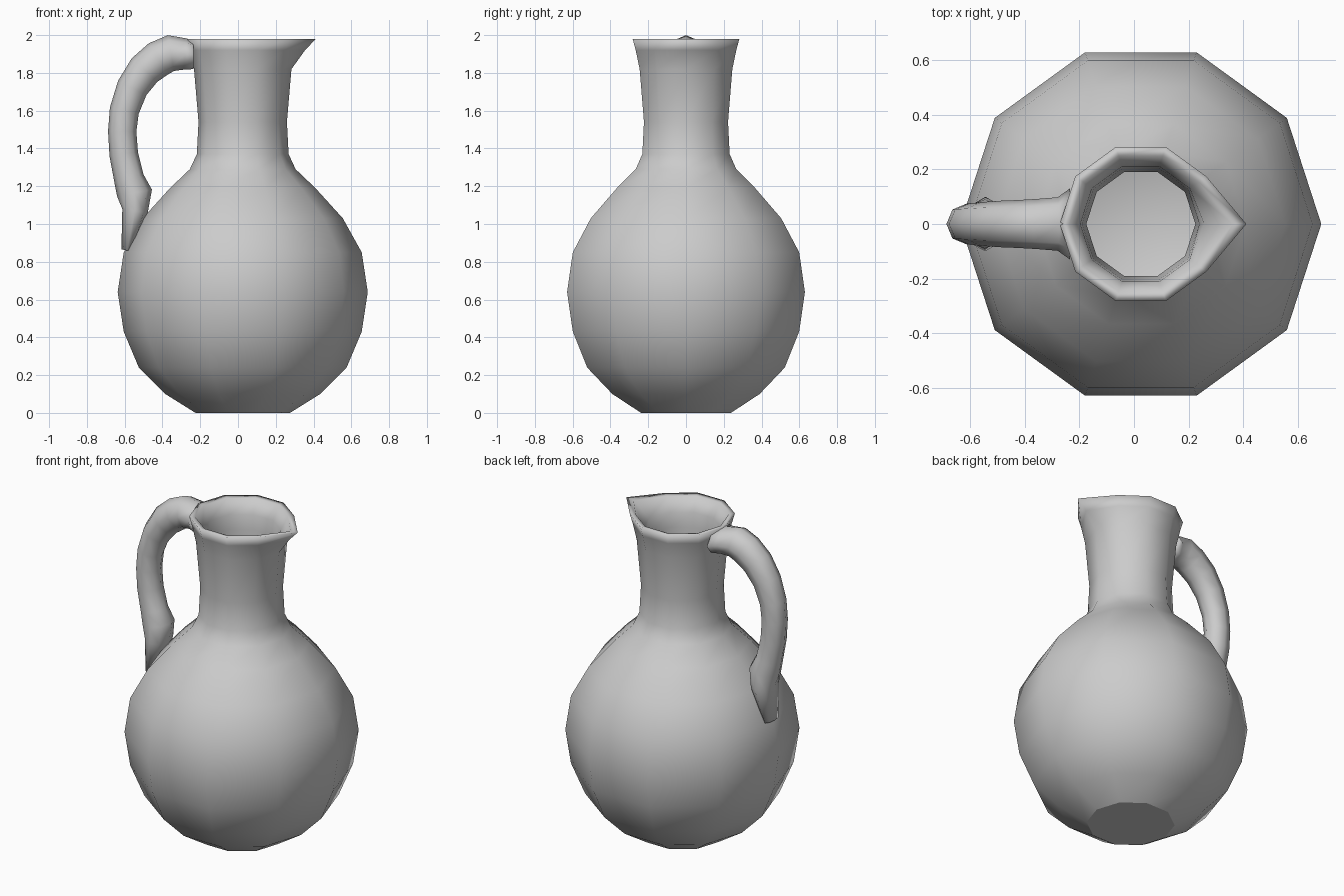
import bpy, bmesh, math
from mathutils import Vector

if "Cube" in bpy.data.objects:
    bpy.data.objects.remove(bpy.data.objects["Cube"])

CX = 0.025   # axis of the turned body
SIDES = 10


def loft(name, rings, sharp_ends=False):
    """Skin a list of closed rings and cap both ends."""
    bm = bmesh.new()
    loops = [[bm.verts.new(p) for p in ring] for ring in rings]
    for a, b in zip(loops, loops[1:]):
        n = len(a)
        for i in range(n):
            j = (i + 1) % n
            bm.faces.new((a[i], a[j], b[j], b[i]))
    caps = [bm.faces.new(loops[0][::-1]), bm.faces.new(loops[-1])]
    bmesh.ops.recalc_face_normals(bm, faces=bm.faces)
    for f in bm.faces:
        f.smooth = True
    if sharp_ends:
        for e in caps[0].edges:
            e.smooth = False
    me = bpy.data.meshes.new(name)
    bm.to_mesh(me)
    bm.free()
    ob = bpy.data.objects.new(name, me)
    bpy.context.collection.objects.link(ob)
    return ob


def body_ring(r, z, spout=0.0):
    """Ten-sided ring; the +x corner is pulled out for the spout."""
    ring = []
    for i in range(SIDES):
        a = 2 * math.pi * i / SIDES
        rr = r + (spout if i == 0 else 0)
        ring.append((CX + rr * math.cos(a), rr * math.sin(a), z))
    return ring


# Jug body: outer wall up to the lip, then inner wall down to the floor
profile = [
    (0.25, 0.0), (0.41, 0.10), (0.55, 0.24), (0.63, 0.43), (0.662, 0.64),
    (0.63, 0.85), (0.53, 1.03), (0.385, 1.19), (0.28, 1.29), (0.243, 1.37),
    (0.234, 1.54), (0.258, 1.82), (0.28, 1.92, 0.05), (0.297, 1.98, 0.09),
    (0.262, 1.975, 0.075), (0.222, 1.89, 0.01), (0.215, 1.80), (0.20, 1.54),
    (0.208, 1.38), (0.25, 1.27), (0.36, 1.16), (0.495, 1.01), (0.595, 0.84),
    (0.625, 0.64), (0.595, 0.44), (0.52, 0.27), (0.39, 0.14), (0.22, 0.05),
]
loft("jug_body", [body_ring(*p) for p in profile], sharp_ends=True)

# Handle: (x, z, half thickness, half width) from the neck to the belly
path = [
    (-0.235, 1.895, 0.075, 0.130), (-0.28, 1.90, 0.083, 0.098),
    (-0.355, 1.905, 0.096, 0.092), (-0.42, 1.875, 0.097, 0.088),
    (-0.495, 1.815, 0.092, 0.085), (-0.56, 1.72, 0.084, 0.080),
    (-0.602, 1.60, 0.078, 0.076), (-0.613, 1.49, 0.075, 0.075),
    (-0.605, 1.37, 0.076, 0.075), (-0.577, 1.24, 0.080, 0.078),
    (-0.548, 1.165, 0.094, 0.090), (-0.545, 1.07, 0.068, 0.100),
    (-0.588, 0.86, 0.030, 0.060),
]
rings = []
for i, (x, z, t, w) in enumerate(path):
    p, q = path[max(i - 1, 0)], path[min(i + 1, len(path) - 1)]
    d = Vector((q[0] - p[0], 0, q[1] - p[1])).normalized()
    if i == 0:
        d = Vector((-1, 0, 0))
    n = Vector((-d.z, 0, d.x))
    rings.append([Vector((x, 0, z)) + n * t * math.cos(a) + Vector((0, w * math.sin(a), 0))
                  for a in (2 * math.pi * k / 8 for k in range(8))])
loft("handle", rings)
